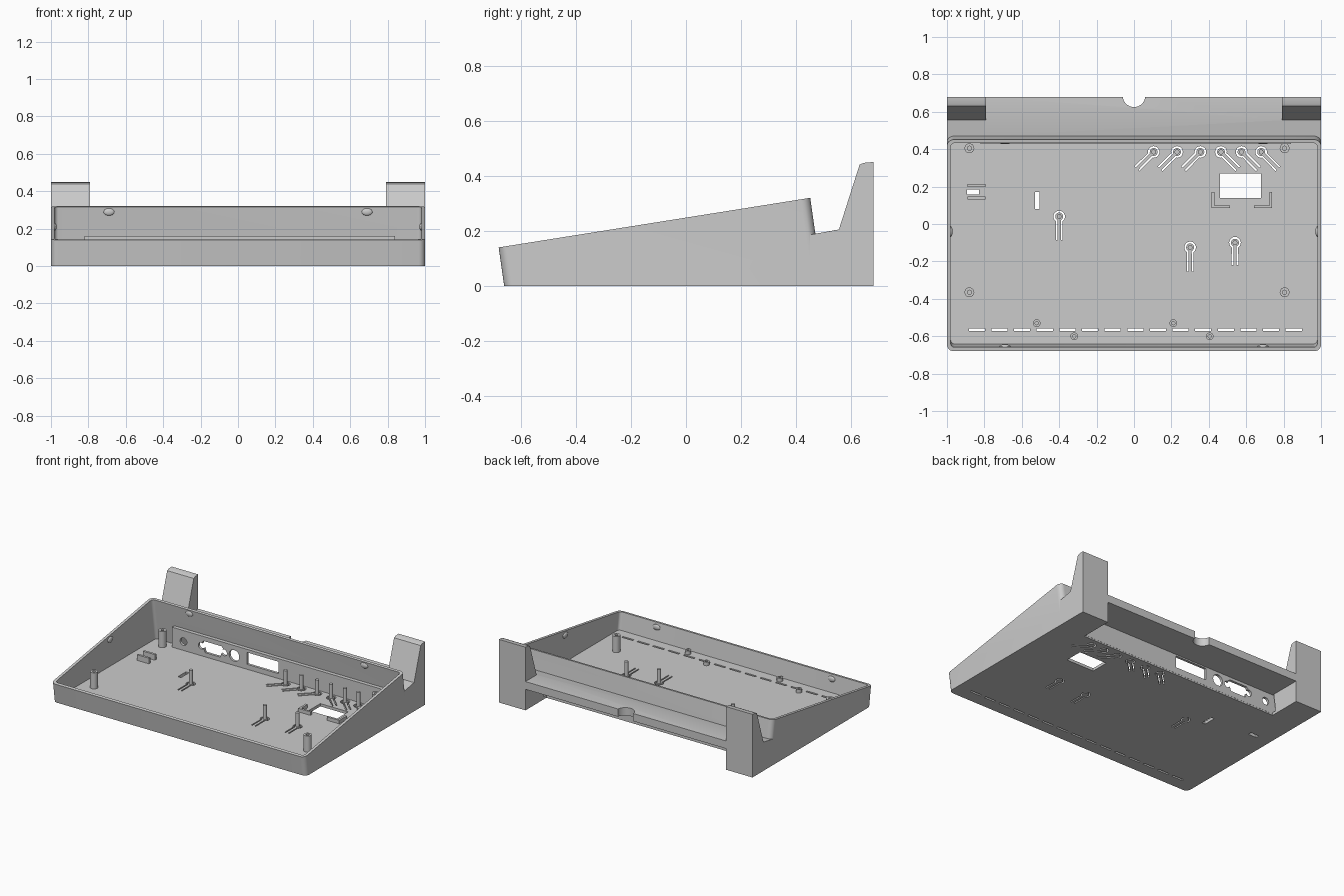
import bpy, bmesh
from math import sin, cos, pi, radians
from mathutils import Matrix, Vector

default = bpy.data.objects.get("Cube")
if default:
    bpy.data.objects.remove(default, do_unlink=True)

AXES = {"x": lambda a, b, c: (c, a, b),   # profile in YZ
        "y": lambda a, b, c: (a, c, b),   # profile in XZ
        "z": lambda a, b, c: (a, b, c)}   # profile in XY


def finish(name, bm):
    bmesh.ops.recalc_face_normals(bm, faces=bm.faces)
    mesh = bpy.data.meshes.new(name)
    bm.to_mesh(mesh)
    bm.free()
    obj = bpy.data.objects.new(name, mesh)
    bpy.context.collection.objects.link(obj)
    return obj


def prism(name, pts, axis, lo, hi, corner=0):
    """Extrude a profile along an axis, optionally rounding its upright edges."""
    bm = bmesh.new()
    rings = [[bm.verts.new(AXES[axis](a, b, c)) for a, b in pts] for c in (lo, hi)]
    for ring in rings:
        bm.faces.new(ring)
    for i in range(len(pts)):
        j = (i + 1) % len(pts)
        bm.faces.new((rings[0][i], rings[0][j], rings[1][j], rings[1][i]))
    if corner:
        upright = []
        for e in bm.edges:
            d = e.verts[1].co - e.verts[0].co
            if abs(d.z) > abs(d.y) and abs(d.x) < 1e-4:
                upright.append(e)
        bmesh.ops.bevel(bm, geom=upright, offset=corner, segments=6,
                        profile=0.5, affect='EDGES')
    return finish(name, bm)


def rect(a0, a1, b0, b1):
    return [(a0, b0), (a1, b0), (a1, b1), (a0, b1)]


def disc(a, b, r, n=24):
    return [(a + r * cos(2 * pi * i / n), b + r * sin(2 * pi * i / n)) for i in range(n)]


def box(name, x0, x1, y0, y1, z0, z1):
    return prism(name, rect(x0, x1, y0, y1), "z", z0, z1)


def boolean(target, tool, operation='DIFFERENCE'):
    """Apply a boolean and discard its tool."""
    tool.hide_render = True
    mod = target.modifiers.new("cut", 'BOOLEAN')
    mod.operation, mod.solver, mod.object = operation, 'EXACT', tool
    bpy.context.view_layer.objects.active = target
    bpy.ops.object.modifier_apply(modifier=mod.name)
    bpy.data.objects.remove(tool, do_unlink=True)


def tube(name, x, y, z0, z1, r, bore, depth, n=24):
    """Post with a blind hole in its top."""
    bm = bmesh.new()
    rings = [[bm.verts.new((a, b, z)) for a, b in disc(x, y, rad, n)]
             for rad, z in ((r, z0), (r, z1), (bore, z1), (bore, z1 - depth))]
    bm.faces.new(rings[0])
    bm.faces.new(rings[-1])
    for low, high in zip(rings, rings[1:]):
        for i in range(n):
            j = (i + 1) % n
            bm.faces.new((low[i], low[j], high[j], high[i]))
    return finish(name, bm)


def keyhole(x, y, length, angle):
    """Slot outline that frees a springy tongue around a post."""
    def side(r, w):
        start = pi / 2 * 3 + w / r
        arc = [start + (2 * pi - 2 * w / r) * i / 20 for i in range(21)]
        return [(w, -length)] + [(r * cos(t), r * sin(t)) for t in arc] + [(-w, -length)]
    pts = side(0.031, 0.018) + side(0.021, 0.009)[::-1]
    turn = Matrix.Rotation(radians(angle), 2)
    return [tuple(turn @ Vector(p) + Vector((x, y))) for p in pts]


# Wedge shell with rear feet and a connecting shelf
case = prism("case_shell", [(-0.66, 0), (0.497, 0), (0.451, 0.32), (-0.68, 0.14)],
             "x", -1, 1, corner=0.035)
foot = [(0.45, 0), (0.68, 0), (0.68, 0.45), (0.645, 0.447), (0.63, 0.44),
        (0.555, 0.205), (0.45, 0.186)]
for s in (-1, 1):
    boolean(case, prism("foot", foot, "x", *sorted((s * 0.79, s))), 'UNION')
shelf = [(0.46, 0.15), (0.68, 0.15), (0.68, 0.205), (0.555, 0.205), (0.46, 0.188)]
boolean(case, prism("shelf", shelf, "x", -0.8, 0.8), 'UNION')

# Hollow interior, cable recess under the shelf, finger notch
cavity = [(-0.641, 0.02), (0.475, 0.02), (0.399, 0.55), (-0.717, 0.55)]
boolean(case, prism("cavity", cavity, "x", -0.98, 0.98, corner=0.02))
boolean(case, box("recess", -0.79, 0.79, 0.445, 0.8, -0.1, 0.15))
boolean(case, prism("notch", disc(0, 0.685, 0.06, 32), "z", 0.1, 0.3))

# Floor openings: window, small holes, front vents
openings = [rect(0.46, 0.68, 0.14, 0.27), rect(-0.53, -0.505, 0.08, 0.17),
            rect(-0.893, -0.828, 0.158, 0.184)]
for i in range(15):
    x = -0.84 + i * 0.121
    openings.append(rect(x - 0.043, x + 0.043, -0.572, -0.558))

# Spring tongues with thin posts
tongues = [(x, 0.385, 0.127, a) for x, a in
           ((0.105, -45), (0.23, -45), (0.355, -45), (0.465, 45), (0.575, 45), (0.68, 45))]
tongues += [(-0.4, 0.04, 0.125, 0), (0.3, -0.125, 0.13, 0), (0.54, -0.1, 0.12, 0)]
for x, y, length, angle in tongues:
    openings.append(keyhole(x, y, length, angle))
    prism("button_post", disc(x, y, 0.013, 16), "z", 0.01, 0.12)
for pts in openings:
    boolean(case, prism("opening", pts, "z", -0.05, 0.06))

# Connector panel with its ports
panel = prism("connector_panel", [(0.428, 0.01), (0.446, 0.01), (0.446, 0.15),
                                  (0.47, 0.15), (0.466, 0.162), (0.428, 0.162)],
              "x", -0.82, 0.84)
ports = [disc(-0.73, 0.083, 0.027), disc(-0.33, 0.09, 0.04),
         rect(-0.23, 0.02, 0.055, 0.14),
         [(-0.57, 0.13), (-0.43, 0.13), (-0.418, 0.118), (-0.44, 0.05),
          (-0.56, 0.05), (-0.582, 0.118)],
         disc(-0.59, 0.09, 0.023), disc(-0.41, 0.09, 0.023)]
for pts in ports:
    boolean(panel, prism("port", pts, "y", 0.4, 0.5))

# Screw posts
for x in (-0.88, 0.805):
    for y in (-0.365, 0.405):
        tube("standoff", x, y, 0.01, 0.135, 0.026, 0.011, 0.08)
for x, y in ((-0.52, -0.53), (0.21, -0.53), (-0.32, -0.6), (0.405, -0.6)):
    tube("screw_boss", x, y, 0.01, 0.045, 0.02, 0.009, 0.02)

# Locating ribs
for y in (0.14, 0.207):
    box("guide_rib", -0.89, -0.795, y - 0.008, y + 0.008, 0.01, 0.06)
for s in (-1, 1):
    corner = [(0.162, 0.085), (0.162, 0.17), (0.147, 0.17), (0.147, 0.1),
              (0.065, 0.1), (0.065, 0.085)]
    prism("window_bracket", [(0.577 + s * a, b) for a, b in corner], "z", 0.01, 0.045)

# Snap bumps on the inner walls
bumps = [(s * 0.69, y, z, 0.029, 0.01) for s in (-1, 1)
         for y, z in ((0.437, 0.29), (-0.654, 0.11))]
bumps += [(s * 0.98, -0.04, 0.21, 0.01, 0.029) for s in (-1, 1)]
for x, y, z, rx, ry in bumps:
    bm = bmesh.new()
    bmesh.ops.create_uvsphere(bm, u_segments=20, v_segments=10, radius=1,
                              matrix=Matrix.Translation((x, y, z))
                              @ Matrix.Diagonal((rx, ry, 0.02, 1)))
    finish("snap_bump", bm)

# Smooth curves, keep crisp edges
for obj in bpy.context.collection.objects:
    if obj.type == 'MESH':
        obj.select_set(True)
        bpy.context.view_layer.objects.active = obj
bpy.ops.object.shade_smooth_by_angle(angle=radians(30))
